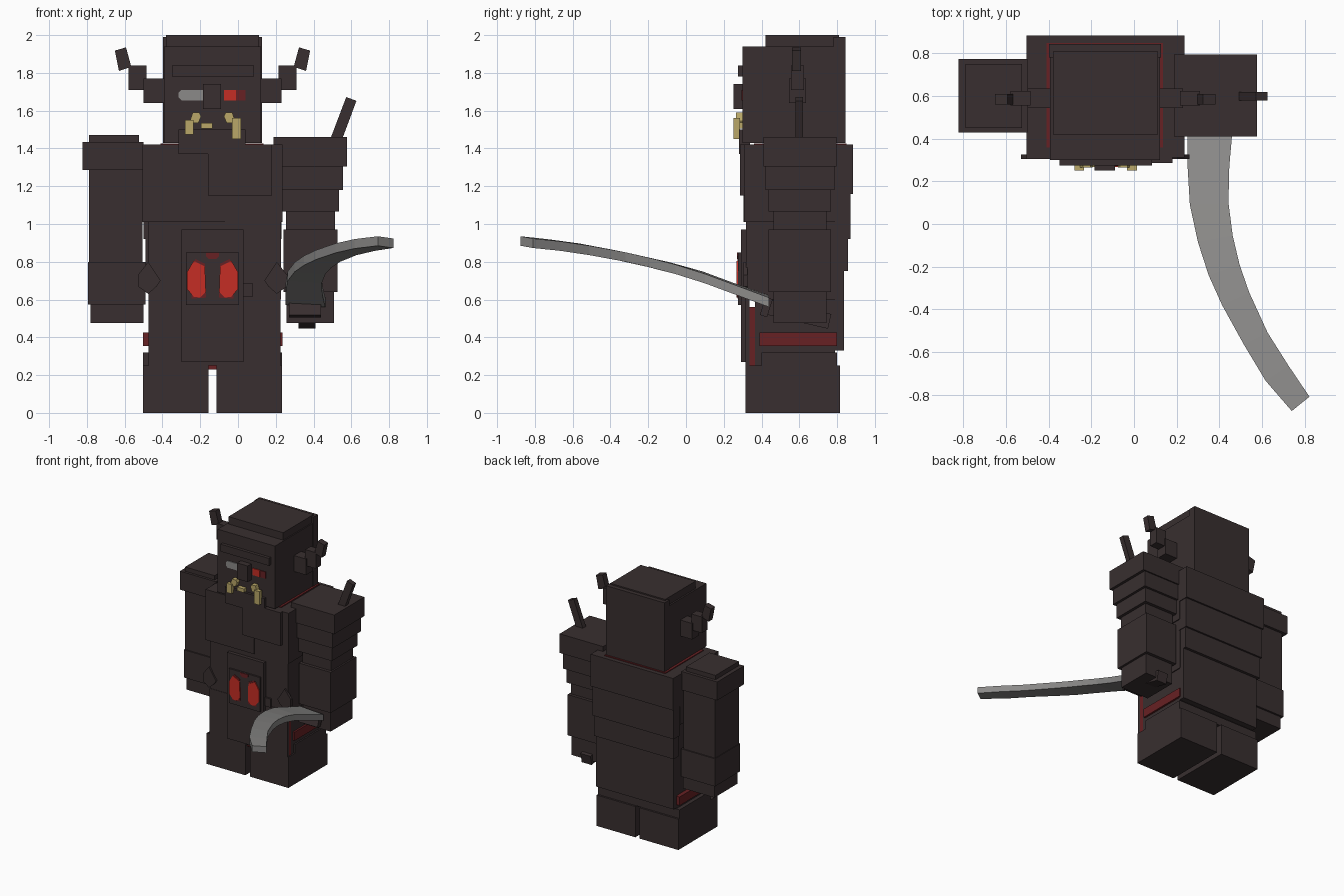
import bpy, bmesh, math
from mathutils import Vector

cube = bpy.data.objects.get("Cube")
if cube:
    bpy.data.objects.remove(cube, do_unlink=True)

CX = -0.135  # centre line of the body


def material(name, rgb):
    m = bpy.data.materials.new(name)
    m.use_nodes = True
    col = (*rgb, 1.0)
    m.diffuse_color = col
    bsdf = next(n for n in m.node_tree.nodes if n.type == 'BSDF_PRINCIPLED')
    bsdf.inputs["Base Color"].default_value = col
    return m


DARK = material("dark brown", (0.040, 0.028, 0.029))
RED = material("bright red", (0.56, 0.027, 0.018))
MAROON = material("dark red", (0.135, 0.015, 0.017))
GOLD = material("tusk yellow", (0.49, 0.39, 0.14))
GREY = material("steel grey", (0.26, 0.255, 0.25))


def finish(name, bm, mat):
    bmesh.ops.recalc_face_normals(bm, faces=bm.faces)
    me = bpy.data.meshes.new(name)
    bm.to_mesh(me)
    bm.free()
    me.materials.append(mat)
    ob = bpy.data.objects.new(name, me)
    bpy.context.collection.objects.link(ob)
    return ob


def box(name, x, y, z, mat=DARK):
    """Box from three (low, high) ranges."""
    bm = bmesh.new()
    bmesh.ops.create_cube(bm, size=1)
    for v in bm.verts:
        v.co = Vector([(r[0] + r[1]) / 2 + c * (r[1] - r[0])
                       for r, c in zip((x, y, z), v.co)])
    return finish(name, bm, mat)


def pair(name, x, y, z, mat=DARK):
    """Box on the left and its mirror on the right."""
    box("left_" + name, x, y, z, mat)
    box("right_" + name, (2 * CX - x[1], 2 * CX - x[0]), y, z, mat)


def plate(name, pts, y, mat=DARK):
    """Front-facing outline of (x, z) points, extruded between two depths."""
    bm = bmesh.new()
    face = bm.faces.new([bm.verts.new((px, y[0], pz)) for px, pz in pts])
    new = bmesh.ops.extrude_face_region(bm, geom=[face])
    for v in new["geom"]:
        if isinstance(v, bmesh.types.BMVert):
            v.co.y = y[1]
    return finish(name, bm, mat)


def mirror_pts(pts):
    return [(2 * CX - x, z) for x, z in pts]


# Legs and hips
pair("leg", (-0.115, 0.232), (0.315, 0.815), (0, 0.25))
pair("hip", (-0.14, 0.232), (0.40, 0.80), (0.25, 0.32))
box("hip_core", (-0.47, 0.22), (0.365, 0.79), (0.25, 0.62))
box("belt", (-0.503, 0.235), (0.39, 0.80), (0.355, 0.425), MAROON)
box("loincloth", (-0.47, 0.222), (0.335, 0.365), (0.25, 0.56), MAROON)
box("loincloth_tip", (-0.215, -0.05), (0.335, 0.365), (0.23, 0.28), MAROON)

# Torso
box("front_skirt", (-0.475, 0.225), (0.315, 0.335), (0.25, 0.62))
box("waist", (-0.475, 0.228), (0.318, 0.80), (0.60, 1.01))
box("chest", (-0.505, 0.236), (0.318, 0.80), (1.01, 1.42))
box("neck_base", (-0.41, 0.135), (0.36, 0.85), (1.30, 1.427), MAROON)
box("right_chest_plate", (-0.505, -0.07), (0.305, 0.34), (1.01, 1.42))
box("left_chest_plate", (-0.07, 0.236), (0.311, 0.34), (1.01, 1.42))
box("bib", (-0.16, 0.18), (0.285, 0.32), (1.15, 1.42))
box("jaw", (-0.315, 0.04), (0.28, 0.34), (1.37, 1.50))

# Overlapping back plates
for i, (z0, z1, x0, x1, yb) in enumerate([
        (1.16, 1.42, -0.505, 0.236, 0.885), (0.92, 1.16, -0.50, 0.23, 0.872),
        (0.75, 0.92, -0.49, 0.225, 0.858), (0.33, 0.75, -0.475, 0.225, 0.836)]):
    box(f"back_plate_{i + 1}", (x0, x1), (0.79, yb), (z0, z1))

# Tabard, buckle and side knots
box("tabard", (-0.30, 0.028), (0.29, 0.318), (0.27, 0.97))
box("buckle", (-0.275, 0.005), (0.276, 0.295), (0.57, 0.85))
half = [(-0.27, 0.745), (-0.235, 0.805), (-0.175, 0.775), (-0.17, 0.64),
        (-0.20, 0.61), (-0.235, 0.615), (-0.27, 0.655)]
shade = [(-0.245, 0.775), (-0.225, 0.815), (-0.175, 0.79), (-0.17, 0.61), (-0.245, 0.605)]
knot = [(-0.53, 0.73), (-0.475, 0.80), (-0.43, 0.73), (-0.41, 0.70),
        (-0.43, 0.67), (-0.475, 0.63), (-0.53, 0.67)]
for side, f in (("right", list), ("left", mirror_pts)):
    plate(side + "_buckle_gem", f(half), (0.268, 0.277), RED)
    plate(side + "_gem_shade", f(shade), (0.272, 0.277), MAROON)
    plate(side + "_side_knot", f(knot), (0.305, 0.325))
plate("buckle_crest", [(-0.17, 0.83), (-0.17, 0.848), (-0.10, 0.848), (-0.10, 0.83),
                       (-0.115, 0.815), (-0.155, 0.815)], (0.270, 0.277), MAROON)
box("pouch", (0.028, 0.08), (0.305, 0.32), (0.615, 0.685))

# Head
box("head", (-0.393, 0.122), (0.30, 0.80), (1.43, 1.94))
box("head_top", (-0.38, 0.112), (0.42, 0.81), (1.90, 2.0))
box("head_back", (-0.398, 0.126), (0.78, 0.845), (1.43, 1.99))
box("brow", (-0.35, 0.085), (0.275, 0.31), (1.78, 1.84))
box("nose", (-0.185, -0.09), (0.252, 0.31), (1.61, 1.74))

# Eyes
plate("right_eye", [(-0.315, 0.0 + 1.695), (-0.30, 1.71), (-0.185, 1.71), (-0.185, 1.655),
                    (-0.30, 1.655), (-0.315, 1.67)], (0.293, 0.301), GREY)
box("left_eye", (-0.075, -0.01), (0.293, 0.301), (1.655, 1.71), RED)
box("left_eye_corner", (-0.01, 0.04), (0.294, 0.301), (1.655, 1.71), MAROON)

# Tusks and teeth
box("left_tusk", (-0.032, 0.015), (0.252, 0.285), (1.45, 1.56), GOLD)
box("right_tusk", (-0.28, -0.235), (0.252, 0.285), (1.475, 1.55), GOLD)
for side, f in (("right", list), ("left", mirror_pts)):
    plate(side + "_tusk_root", f([(-0.255, 1.545), (-0.24, 1.59), (-0.205, 1.59), (-0.195, 1.57),
                                  (-0.21, 1.535), (-0.25, 1.535)]), (0.265, 0.305), GOLD)
box("tooth", (-0.195, -0.135), (0.268, 0.305), (1.505, 1.535), GOLD)

# Stepped ears with tilted tips
pair("ear_base", (0.12, 0.23), (0.545, 0.635), (1.64, 1.77))
pair("ear_middle", (0.215, 0.31), (0.555, 0.625), (1.71, 1.84))
tip = [(0.295, 1.832), (0.36, 1.81), (0.382, 1.918), (0.323, 1.935)]
plate("left_ear_tip", tip, (0.56, 0.61))
plate("right_ear_tip", mirror_pts(tip), (0.56, 0.61))

# Left arm, banded and tapering
LX, LY = 0.383, 0.603
for name, w, d, z0, z1 in [
        ("shoulder", 0.195, 0.193, 1.305, 1.46), ("band_1", 0.173, 0.183, 1.18, 1.305),
        ("band_2", 0.153, 0.165, 1.065, 1.18), ("band_3", 0.13, 0.14, 0.94, 1.065),
        ("forearm", 0.143, 0.165, 0.64, 0.97), ("hand", 0.125, 0.14, 0.475, 0.64)]:
    box("left_arm_" + name, (LX - w, LX + w), (LY - d, LY + d), (z0, z1))
plate("shoulder_spike", [(0.485, 1.44), (0.548, 1.44), (0.627, 1.652), (0.573, 1.672)],
      (0.58, 0.62))

# Right arm
for name, x, y, z in [
        ("cap_top", (-0.79, -0.525), (0.45, 0.75), (1.43, 1.47)),
        ("cap", (-0.823, -0.50), (0.43, 0.775), (1.285, 1.435)),
        ("upper", (-0.79, -0.505), (0.45, 0.755), (0.80, 1.285)),
        ("forearm", (-0.795, -0.49), (0.44, 0.765), (0.575, 0.80)),
        ("hand", (-0.78, -0.50), (0.455, 0.75), (0.475, 0.575))]:
    box("right_arm_" + name, x, y, z)

# Sword grip, sloping down through the hand
grip = box("sword_grip", (0.32, 0.41), (-0.18, 0.18), (-0.04, 0.04))
grip.location = (0, 0.585, 0.525)
grip.rotation_euler.x = math.radians(-13)
guard = box("sword_guard", (0.27, 0.44), (-0.02, 0.02), (-0.05, 0.05))
guard.location = (0, 0.425, 0.56)
guard.rotation_euler.x = math.radians(-18)

# Curved blade: left edge, right edge and their top heights
stations = [((0.252, 0.44), (0.462, 0.44), 0.622), ((0.252, 0.26), (0.447, 0.27), 0.685),
            ((0.262, 0.09), (0.443, 0.10), 0.748), ((0.30, -0.085), (0.463, -0.055), 0.797),
            ((0.35, -0.24), (0.495, -0.19), 0.832), ((0.413, -0.38), (0.54, -0.32), 0.862),
            ((0.515, -0.565), (0.627, -0.51), 0.897), ((0.617, -0.735), (0.725, -0.665), 0.92),
            ((0.74, -0.877), (0.823, -0.81), 0.935)]
bm = bmesh.new()
rings = []
for l, r, z in stations:
    rings.append([bm.verts.new(c) for c in (
        (*l, z), (*r, z - 0.012), (*r, z - 0.062), (*l, z - 0.05))])
for a, b in zip(rings, rings[1:]):
    for i in range(4):
        j = (i + 1) % 4
        bm.faces.new((a[i], a[j], b[j], b[i]))
bm.faces.new(rings[0])
bm.faces.new(rings[-1])
finish("sword_blade", bm, GREY)
